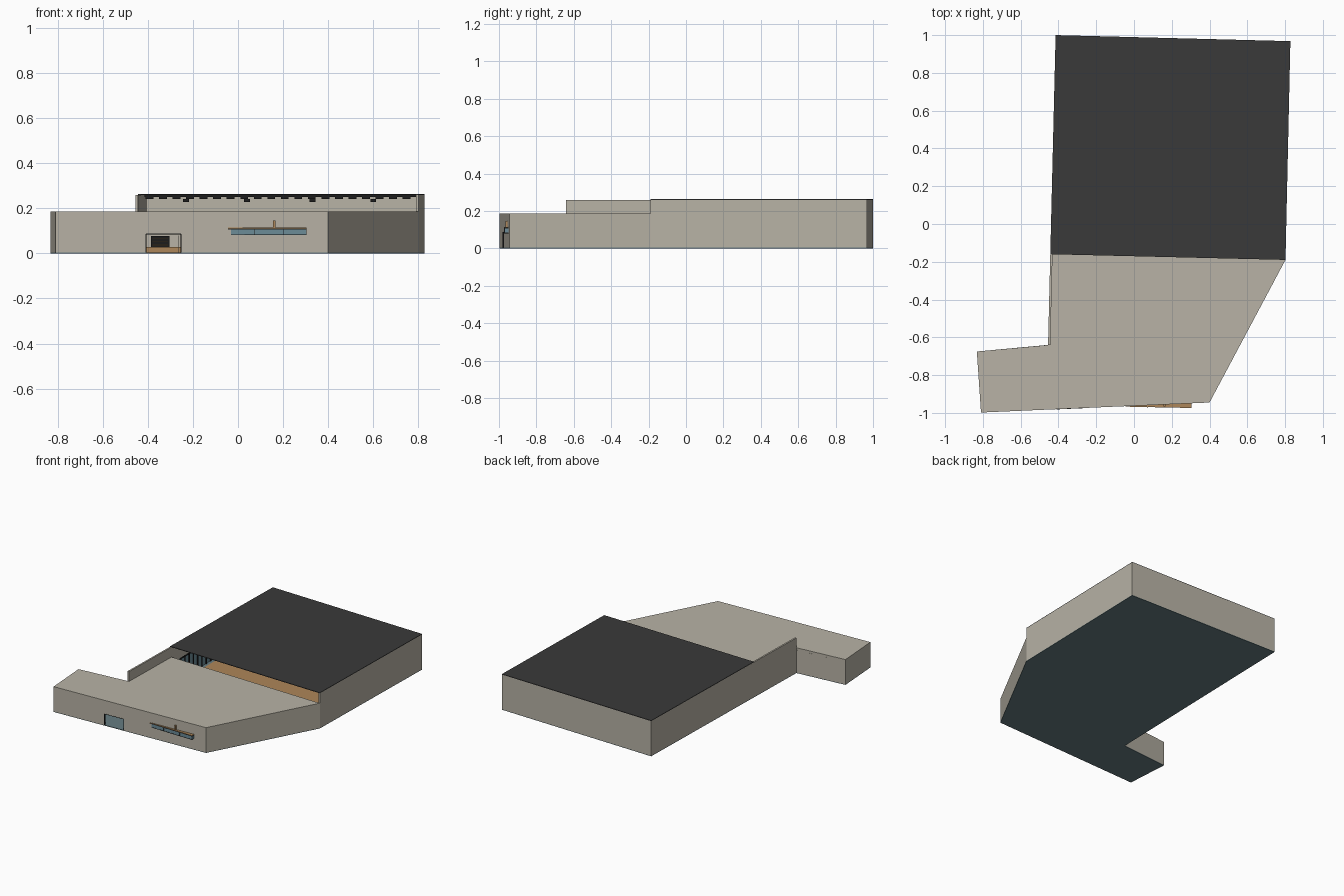
import bpy, bmesh
from mathutils import Vector

cube = bpy.data.objects.get("Cube")
if cube:
    bpy.data.objects.remove(cube, do_unlink=True)


def material(name, rgb):
    m = bpy.data.materials.new(name)
    m.use_nodes = True
    m.diffuse_color = (*rgb, 1)
    m.node_tree.nodes["Principled BSDF"].inputs["Base Color"].default_value = (*rgb, 1)
    return m


BEIGE = material("beige concrete", (0.48, 0.45, 0.38))
ROOF = material("charcoal roofing", (0.042, 0.042, 0.042))
BLUE = material("blue grey glass", (0.15, 0.26, 0.31))
SLATE = material("slate floor", (0.13, 0.20, 0.22))
WOOD = material("tan wood", (0.42, 0.24, 0.10))
BLACK = material("black metal", (0.012, 0.012, 0.012))


def prism(name, pts, z0, z1, mat):
    """Extrude a plan outline between two heights."""
    bm = bmesh.new()
    face = bm.faces.new([bm.verts.new((x, y, z0)) for x, y in pts])
    ext = bmesh.ops.extrude_face_region(bm, geom=[face])
    top = [v for v in ext["geom"] if isinstance(v, bmesh.types.BMVert)]
    bmesh.ops.translate(bm, vec=(0, 0, z1 - z0), verts=top)
    bmesh.ops.recalc_face_normals(bm, faces=bm.faces)
    me = bpy.data.meshes.new(name)
    bm.to_mesh(me)
    bm.free()
    me.materials.append(mat)
    ob = bpy.data.objects.new(name, me)
    bpy.context.collection.objects.link(ob)
    return ob


def box(name, x0, x1, y0, y1, z0, z1, mat):
    return prism(name, [(x0, y0), (x1, y0), (x1, y1), (x0, y1)], z0, z1, mat)


def wall(name, a, b, z0, z1, mat=BEIGE, t=0.012, inset=0.0):
    """Wall along a-b, thickened to the left of its direction."""
    a, b = Vector(a), Vector(b)
    d = (b - a).normalized()
    n = Vector((-d.y, d.x))
    a, b = a + n * inset, b + n * inset
    return prism(name, [a, b, b + n * t, a + n * t], z0, z1, mat)


# Plan corners
wing_front, front_right = (-0.81, -0.998), (0.4, -0.945)
hall_front, hall_back = (0.802, -0.19), (0.828, 0.968)
back_left, notch, wing_back = (-0.415, 1.0), (-0.455, -0.64), (-0.832, -0.675)
hall_left = (-0.443, -0.16)
LOW, HIGH, SLAB, UNDER = 0.187, 0.26, 0.004, 0.17

# Ground slab and wooden hall floor
prism("ground_slab", [wing_front, front_right, hall_front, hall_back,
                      back_left, notch, wing_back], 0, SLAB, SLATE)
prism("hall_floor", [(-0.38, -0.12), (0.78, -0.15), (0.8, 0.94), (-0.38, 0.96)],
      SLAB, 0.007, WOOD)

# Low front roof
prism("low_roof", [wing_front, front_right, hall_front, hall_left,
                   (-0.449, -0.64), wing_back], UNDER, LOW, BEIGE)

# Plain outer walls
wall("angled_wall", front_right, hall_front, SLAB, UNDER)
wall("hall_right_wall", hall_front, hall_back, SLAB, HIGH)
wall("hall_back_wall", hall_back, back_left, SLAB, HIGH)
wall("hall_left_wall", back_left, notch, SLAB, HIGH)
wall("wing_back_wall", notch, wing_back, SLAB, UNDER)
wall("wing_end_wall", wing_back, wing_front, SLAB, UNDER)


# Front wall, split around the entrance and the window
def on_front(x):
    k = (x - wing_front[0]) / (front_right[0] - wing_front[0])
    return (x, wing_front[1] + k * (front_right[1] - wing_front[1]))


DOOR, WINDOW = (-0.408, -0.252), (-0.03, 0.303)
for name, x0, x1, z0, z1 in [
        ("front_wall_left", wing_front[0], DOOR[0], SLAB, UNDER),
        ("front_wall_over_door", *DOOR, 0.087, UNDER),
        ("front_wall_middle", DOOR[1], WINDOW[0], SLAB, UNDER),
        ("front_wall_under_window", *WINDOW, SLAB, 0.083),
        ("front_wall_over_window", *WINDOW, 0.112, UNDER),
        ("front_wall_right", WINDOW[1], front_right[0], SLAB, UNDER)]:
    wall(name, on_front(x0), on_front(x1), z0, z1)

# Entrance frame
for x in DOOR:
    wall("door_jamb", on_front(x - 0.0015), on_front(x + 0.0015), SLAB, 0.087, BLACK, 0.014, -0.001)
wall("door_head", on_front(DOOR[0]), on_front(DOOR[1]), 0.085, 0.088, BLACK, 0.014, -0.001)

# Lobby behind the entrance: counter, shelves and partition
box("lobby_partition", -0.5, -0.15, -0.7, -0.69, SLAB, UNDER, BEIGE)
box("lobby_counter", -0.42, -0.24, -0.8, -0.76, SLAB, 0.028, WOOD)
box("lobby_shelf_back", -0.385, -0.305, -0.715, -0.702, SLAB, 0.078, BLACK)
for z in (0.036, 0.05, 0.064):
    box("lobby_shelf", -0.38, -0.31, -0.725, -0.715, z, z + 0.003, WOOD)
box("lobby_post", -0.266, -0.263, -0.85, -0.847, SLAB, 0.08, BEIGE)

# Projecting window bay with canopy and wooden post
bay = [on_front(-0.03), (-0.03, -0.966), (0.303, -0.971), on_front(0.303)]
prism("bay_glass", bay, 0.084, 0.107, BLUE)
prism("bay_sill", [(x, y - 0.001) for x, y in bay], 0.081, 0.084, BLACK)
canopy = [on_front(-0.045), (-0.045, -0.967), (0.305, -0.974), on_front(0.305)]
prism("bay_canopy", canopy, 0.107, 0.111, BLACK)
prism("canopy_deck", canopy, 0.111, 0.114, WOOD)
for x in (0.07, 0.2):
    box("bay_mullion", x, x + 0.003, -0.972, -0.95, 0.084, 0.107, BLACK)
box("bay_post", 0.155, 0.167, -0.966, -0.952, 0.114, 0.147, WOOD)

# Glazing along the hall's left wall
box("hall_glazing", -0.408, -0.404, -0.1, 0.6, 0.007, 0.16, BLUE)
for i in range(15):
    y = -0.1 + i * 0.05
    box("glazing_bar", -0.404, -0.398, y, y + 0.006, 0.007, 0.16, BLACK)
box("glazing_rail", -0.405, -0.397, -0.1, 0.606, 0.157, 0.163, BLACK)

# Hall roof with its beams and hanging units
prism("hall_roof", [hall_left, hall_front, hall_back, back_left], HIGH, 0.264, ROOF)
for i in range(8):
    y = -0.13 + i * 0.145
    box("roof_beam", -0.415, 0.795, y, y + 0.012, 0.25, HIGH, BLACK)
    for j in range(20):
        x = -0.41 + j * 0.06
        prism("truss_web", [(x, y), (x + 0.035, y), (x + 0.035, y + 0.006), (x, y + 0.006)],
              0.241, 0.25, BLACK)
for x in (-0.23, 0.04, 0.33, 0.6):
    box("hanging_unit", x - 0.013, x + 0.013, 0.1, 0.5, 0.229, 0.241, BLACK)
